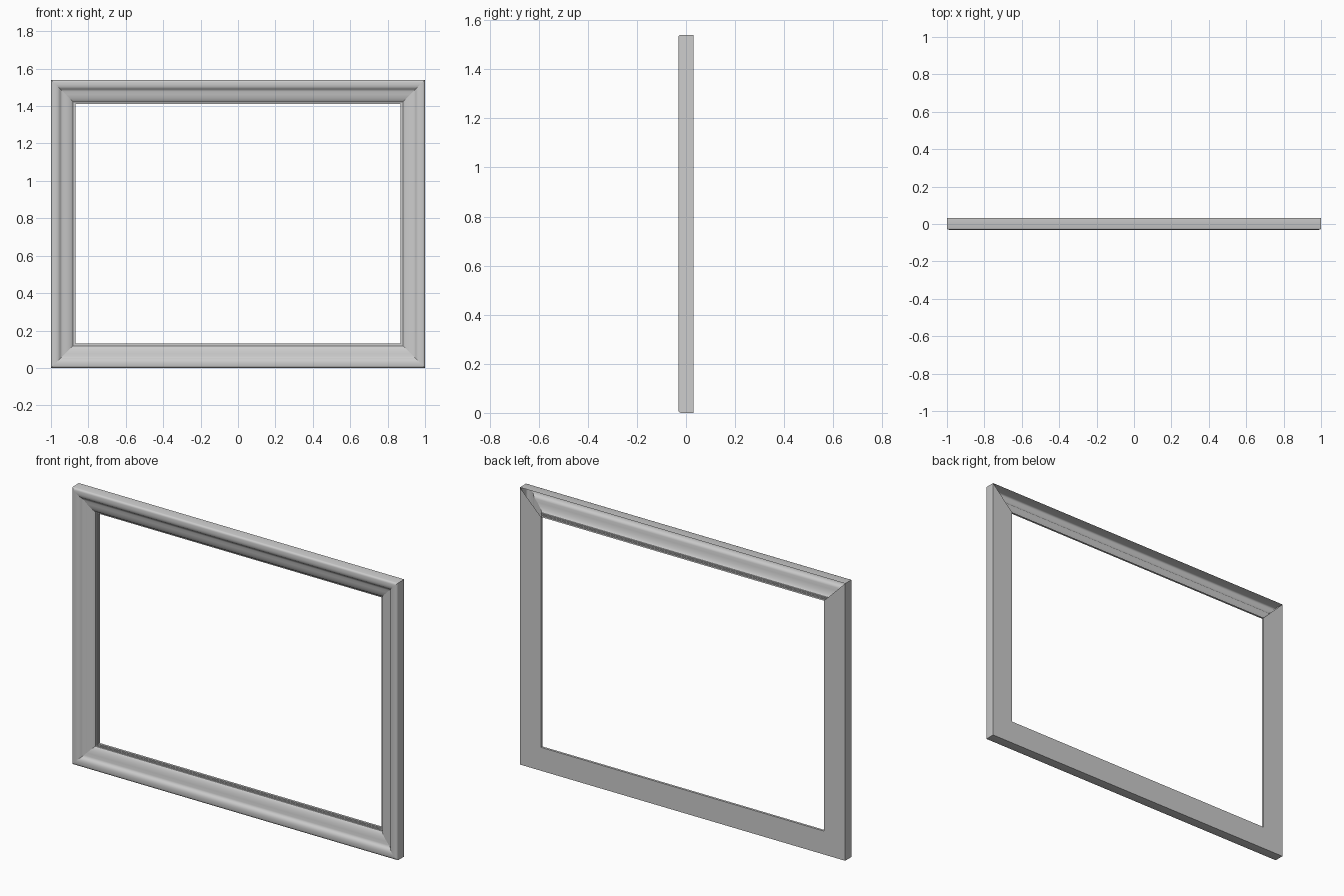
import bpy, bmesh, math

if "Cube" in bpy.data.objects:
    bpy.data.objects.remove(bpy.data.objects["Cube"])

H = 1.54       # frame height
HALF = 1.0     # half width

# Moulding section: (distance in from the outer edge, depth y), back edge to back edge
PROFILE = [(0, 0.031), (0, -0.022), (0.002, -0.027), (0.006, -0.030), (0.012, -0.031),
           (0.026, -0.031), (0.036, -0.029), (0.044, -0.025), (0.049, -0.019),
           (0.054, -0.015), (0.062, -0.013), (0.078, -0.011), (0.094, -0.007),
           (0.106, -0.002), (0.114, 0.003), (0.118, 0.007), (0.118, 0.015),
           (0.124, 0.015), (0.124, 0.018), (0.130, 0.018), (0.130, 0.031)]

# Outer corners, anticlockwise seen from the front, with inward mitre directions
CORNERS = [(-HALF, 0, 1, 1), (HALF, 0, -1, 1), (HALF, H, -1, -1), (-HALF, H, 1, -1)]


def rail(name, start, end, closed_back):
    """Sweep the moulding between two mitred corners."""
    bm = bmesh.new()
    a, b = [[bm.verts.new((x + dx * u, y, z + dz * u)) for u, y in PROFILE]
            for x, z, dx, dz in (start, end)]
    n = len(PROFILE)
    for j in range(n if closed_back else n - 1):
        k = (j + 1) % n
        bm.faces.new((a[j], b[j], b[k], a[k]))
    mesh = bpy.data.meshes.new(name)
    bm.to_mesh(mesh)
    bm.free()
    obj = bpy.data.objects.new(name, mesh)
    bpy.context.collection.objects.link(obj)
    bpy.ops.object.select_all(action='DESELECT')
    obj.select_set(True)
    bpy.context.view_layer.objects.active = obj
    bpy.ops.object.shade_smooth_by_angle(angle=math.radians(40))


# Four rails; the top one is open at the back
for i, name in enumerate(("bottom_rail", "right_rail", "top_rail", "left_rail")):
    rail(name, CORNERS[i], CORNERS[(i + 1) % 4], name != "top_rail")
